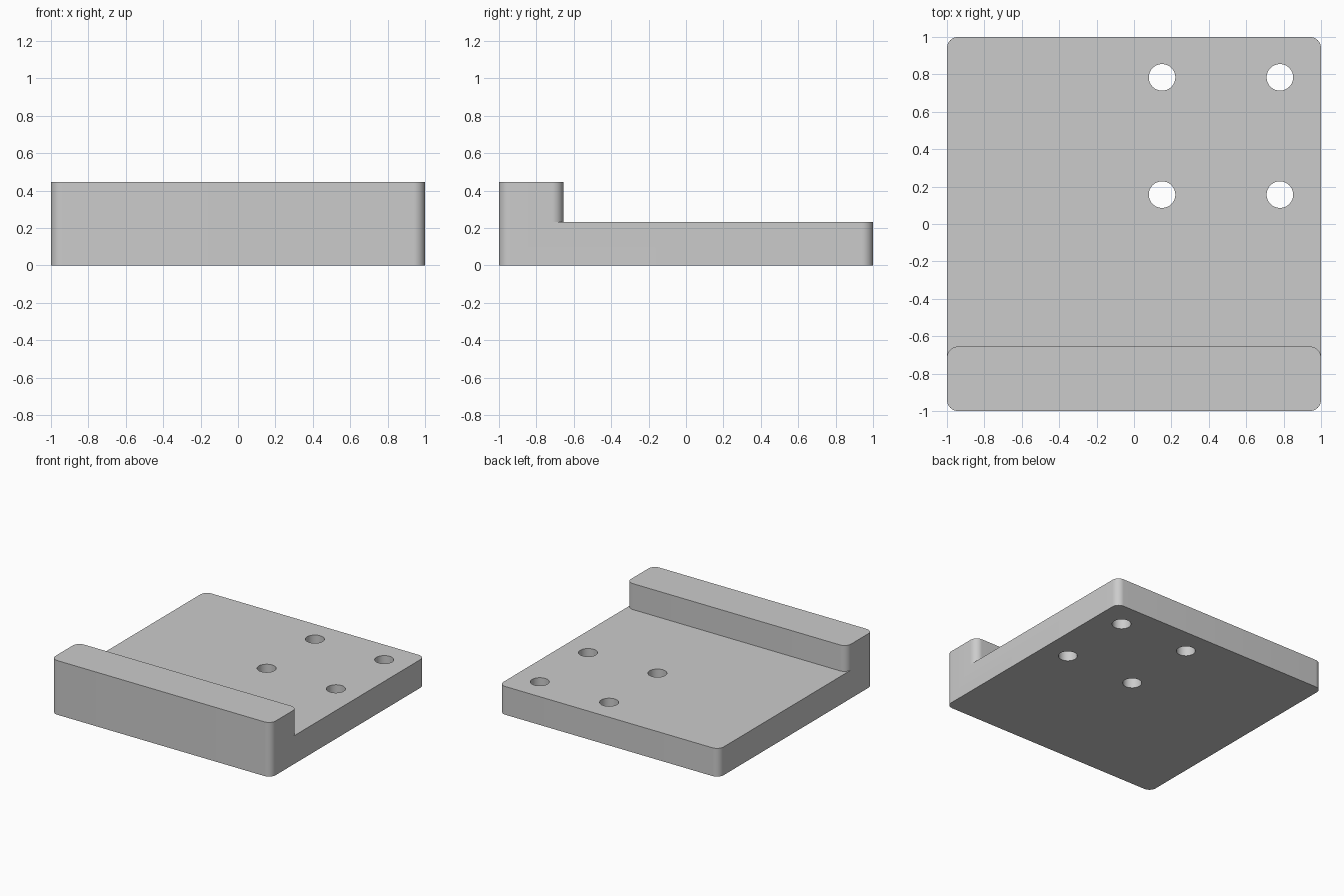
import bpy, bmesh
from math import sin, cos, pi, radians

if "Cube" in bpy.data.objects:
    bpy.data.objects.remove(bpy.data.objects["Cube"])

TOP, STEP, LIP_Y, R = 0.445, 0.232, -0.655, 0.06

grey = bpy.data.materials.new("light_grey")
grey.use_nodes = True
colour = (0.6, 0.6, 0.6, 1)
grey.diffuse_color = colour
grey.node_tree.nodes["Principled BSDF"].inputs["Base Color"].default_value = colour


def arc(cx, cy, radius, start, end, steps):
    angles = [start + (end - start) * i / steps for i in range(steps + 1)]
    return [(cx + radius * cos(a), cy + radius * sin(a)) for a in angles]


def prism(name, outline, z0, z1):
    """Extrude a counter-clockwise outline from z0 to z1."""
    bm = bmesh.new()
    face = bm.faces.new([bm.verts.new((x, y, z0)) for x, y in outline])
    grown = bmesh.ops.extrude_face_region(bm, geom=[face])["geom"]
    verts = [v for v in grown if isinstance(v, bmesh.types.BMVert)]
    bmesh.ops.translate(bm, vec=(0, 0, z1 - z0), verts=verts)
    bmesh.ops.recalc_face_normals(bm, faces=bm.faces)
    mesh = bpy.data.meshes.new(name)
    bm.to_mesh(mesh)
    bm.free()
    mesh.materials.append(grey)
    obj = bpy.data.objects.new(name, mesh)
    bpy.context.collection.objects.link(obj)
    return obj


# Full-height block with rounded vertical corners
c = 1 - R
corners = [(c, c), (-c, c), (-c, -c), (c, -c)]
outline = [p for i, (x, y) in enumerate(corners)
           for p in arc(x, y, R, i * pi / 2, (i + 1) * pi / 2, 12)]
plate = prism("stepped_plate", outline, 0, TOP)

# Step cutter that leaves the front lip with rounded rear corners
ly = LIP_Y - R
left = arc(-c, ly, R, pi, pi / 2, 12)
right = arc(c, ly, R, pi / 2, 0, 12)
step = [(-1.2, ly)] + left + right + [(1.2, ly), (1.2, 1.2), (-1.2, 1.2)]
cutters = [prism("step_cutter", step, STEP, 0.7)]

# Four through holes
for x in (0.15, 0.78):
    for y in (0.157, 0.784):
        circle = arc(x, y, 0.071, 0, 2 * pi, 48)[:-1]
        cutters.append(prism("hole_cutter", circle, -0.2, 0.35))

# Apply the cuts, then discard the cutters
bpy.context.view_layer.objects.active = plate
plate.select_set(True)
for cutter in cutters:
    cutter.hide_render = True
    mod = plate.modifiers.new("cut", "BOOLEAN")
    mod.operation = "DIFFERENCE"
    mod.solver = "EXACT"
    mod.object = cutter
    bpy.ops.object.modifier_apply(modifier=mod.name)
    bpy.data.objects.remove(cutter)

bpy.ops.object.shade_smooth_by_angle(angle=radians(30))
